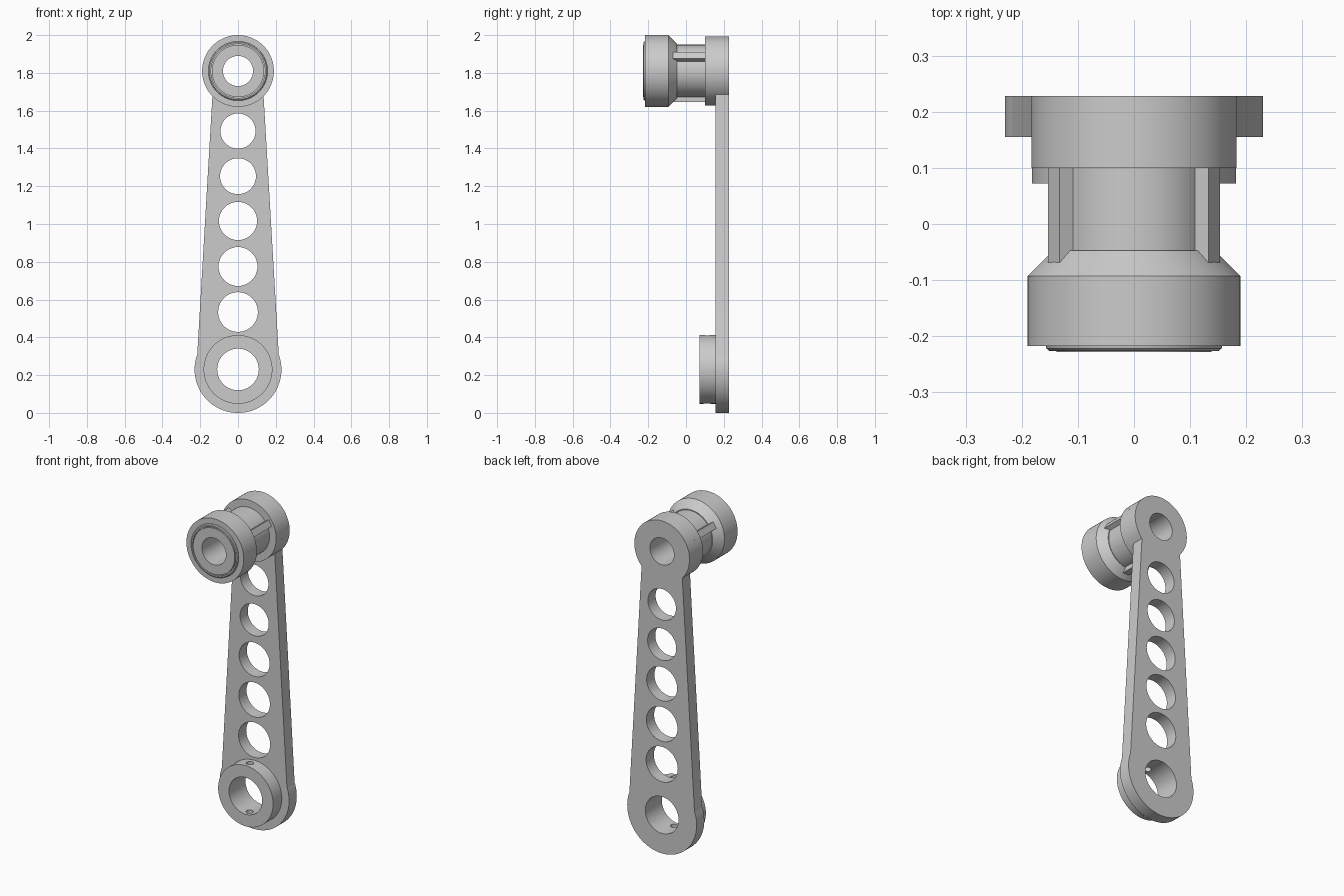
import bpy, bmesh
from math import sin, cos, pi, radians
from mathutils import Matrix

if "Cube" in bpy.data.objects:
    bpy.data.objects.remove(bpy.data.objects["Cube"])

Z_TOP, Z_LOW = 1.81, 0.23      # the two pivot heights
SEG = 80


def arc(r, z, a0, a1, n):
    return [(r * cos(a0 + (a1 - a0) * i / n), z + r * sin(a0 + (a1 - a0) * i / n))
            for i in range(n + 1)]


def finish(ob):
    bm = bmesh.new()
    bm.from_mesh(ob.data)
    bmesh.ops.remove_doubles(bm, verts=bm.verts, dist=1e-5)
    bmesh.ops.recalc_face_normals(bm, faces=bm.faces)
    bm.to_mesh(ob.data)
    bm.free()
    bpy.ops.object.select_all(action='DESELECT')
    ob.select_set(True)
    bpy.context.view_layer.objects.active = ob
    bpy.ops.object.shade_smooth_by_angle(angle=radians(25))


def add(name, bm):
    me = bpy.data.meshes.new(name)
    bm.to_mesh(me)
    bm.free()
    ob = bpy.data.objects.new(name, me)
    bpy.context.collection.objects.link(ob)
    return ob


def revolve(name, profile, z):
    """Spin a closed (radius, y) profile round the y axis at height z."""
    bm = bmesh.new()
    rings = [[bm.verts.new((r * cos(2 * pi * i / SEG), y, z + r * sin(2 * pi * i / SEG)))
              for i in range(SEG)] for r, y in profile]
    for a, b in zip(rings, rings[1:] + rings[:1]):
        for i in range(SEG):
            j = (i + 1) % SEG
            bm.faces.new((a[i], a[j], b[j], b[i]))
    bmesh.ops.recalc_face_normals(bm, faces=bm.faces)
    return add(name, bm)


# Tapered arm plate with lightening holes
curve = bpy.data.curves.new("arm_plate", 'CURVE')
curve.dimensions, curve.fill_mode, curve.extrude = '2D', 'BOTH', 0.0365
outline = (arc(0.23, Z_LOW, pi - 0.355, 2 * pi + 0.355, 56)
           + arc(0.183, Z_TOP, -0.742, pi + 0.742, 60))
holes = [(Z_LOW, 0.11), (0.534, 0.105), (0.775, 0.103), (1.016, 0.101),
         (1.253, 0.095), (1.492, 0.093), (Z_TOP, 0.08)]
for pts in [outline] + [arc(r, z, 0, 2 * pi, SEG)[:-1] for z, r in holes]:
    s = curve.splines.new('POLY')
    s.points.add(len(pts) - 1)
    for p, (x, z) in zip(s.points, pts):
        p.co = (x, z, 0, 1)
    s.use_cyclic_u = True
arm = bpy.data.objects.new("arm_plate", curve)
bpy.context.collection.objects.link(arm)
arm.rotation_euler.x = pi / 2
arm.location.y = 0.1915
bpy.ops.object.select_all(action='DESELECT')
arm.select_set(True)
bpy.context.view_layer.objects.active = arm
bpy.ops.object.convert(target='MESH')
arm = bpy.context.view_layer.objects.active
finish(arm)

# Knob: boss, neck, chamfered roller and raised end ring
knob = revolve("knob", [
    (0.08, 0.155), (0.183, 0.155), (0.183, 0.10), (0.139, 0.10), (0.139, -0.047),
    (0.144, -0.047), (0.19, -0.093), (0.19, -0.217), (0.157, -0.217),
    (0.156, -0.222), (0.151, -0.226), (0.143, -0.226), (0.143, -0.218),
    (0.138, -0.218), (0.138, -0.228), (0.08, -0.228)], Z_TOP)
finish(knob)

# Three ribs along the neck
for k, deg in enumerate((30, 150, 270)):
    bm = bmesh.new()
    bmesh.ops.create_cube(bm, size=1, matrix=Matrix.Translation((0, 0, Z_TOP))
                          @ Matrix.Rotation(-radians(deg), 4, 'Y')
                          @ Matrix.Translation((0.145, 0.016, 0))
                          @ Matrix.Diagonal((0.04, 0.17, 0.04, 1)))
    finish(add(f"neck_rib_{k + 1}", bm))

# Shaft hub with a set-screw hole drilled through top and bottom
hub = revolve("shaft_hub", [(0.11, 0.155), (0.182, 0.155), (0.182, 0.072), (0.11, 0.072)], Z_LOW)
bm = bmesh.new()
bmesh.ops.create_cone(bm, cap_ends=True, segments=32, radius1=0.021, radius2=0.021,
                      depth=0.6, matrix=Matrix.Translation((0, 0.112, Z_LOW)))
drill = add("drill_cutter", bm)
drill.hide_render = True
mod = hub.modifiers.new("drill", 'BOOLEAN')
mod.operation, mod.solver, mod.object = 'DIFFERENCE', 'EXACT', drill
bpy.context.view_layer.objects.active = hub
bpy.ops.object.modifier_apply(modifier="drill")
bpy.data.objects.remove(drill)
finish(hub)
